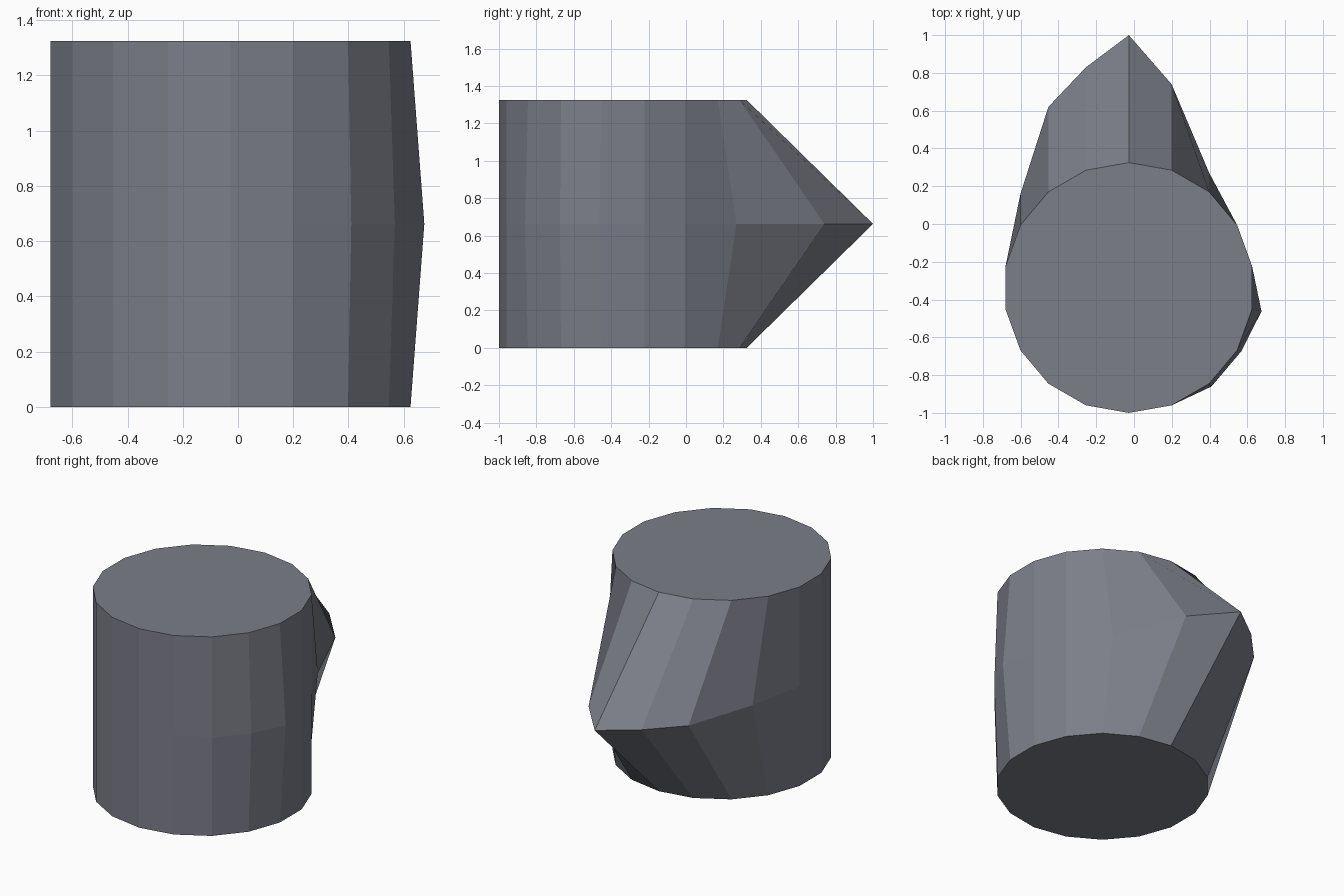
import bpy
import bmesh
from math import sin, cos, tau

cube = bpy.data.objects.get("Cube")
if cube:
    bpy.data.objects.remove(cube, do_unlink=True)

SIDES = 18
RADIUS = 0.6625
HEIGHT = 1.325
CENTRE_X, CENTRE_Y = -0.0275, -0.3375

# Pulls on the middle ring, counted clockwise from the back
pulls = {
    0: (0, 0.675), 1: (0, 0.455), 2: (0, 0.10),
    5: (0.05, -0.01), 6: (0.022, -0.005), 7: (0.012, -0.015),
    15: (0, 0.165), 16: (0, 0.45), 17: (0, 0.545),
}


def add_ring(bm, z, offsets):
    ring = []
    for i in range(SIDES):
        a = tau * i / SIDES
        dx, dy = offsets.get(i, (0, 0))
        ring.append(bm.verts.new((CENTRE_X + RADIUS * sin(a) + dx,
                                  CENTRE_Y + RADIUS * cos(a) + dy, z)))
    return ring


# Drum body: bottom, pulled middle and top rings
bm = bmesh.new()
rings = [add_ring(bm, 0, {}), add_ring(bm, HEIGHT / 2, pulls), add_ring(bm, HEIGHT, {})]
for low, high in zip(rings, rings[1:]):
    for i in range(SIDES):
        j = (i + 1) % SIDES
        bm.faces.new((low[i], low[j], high[j], high[i]))

# Flat end caps
bm.faces.new(rings[0])
bm.faces.new(rings[-1])
bmesh.ops.recalc_face_normals(bm, faces=bm.faces)

mesh = bpy.data.meshes.new("pulled_drum")
bm.to_mesh(mesh)
bm.free()
drum = bpy.data.objects.new("pulled_drum", mesh)
bpy.context.collection.objects.link(drum)

# Slate grey colour
slate = bpy.data.materials.new("slate_grey")
slate.use_nodes = True
colour = (0.2, 0.21, 0.25, 1)
slate.diffuse_color = colour
slate.node_tree.nodes["Principled BSDF"].inputs["Base Color"].default_value = colour
mesh.materials.append(slate)
